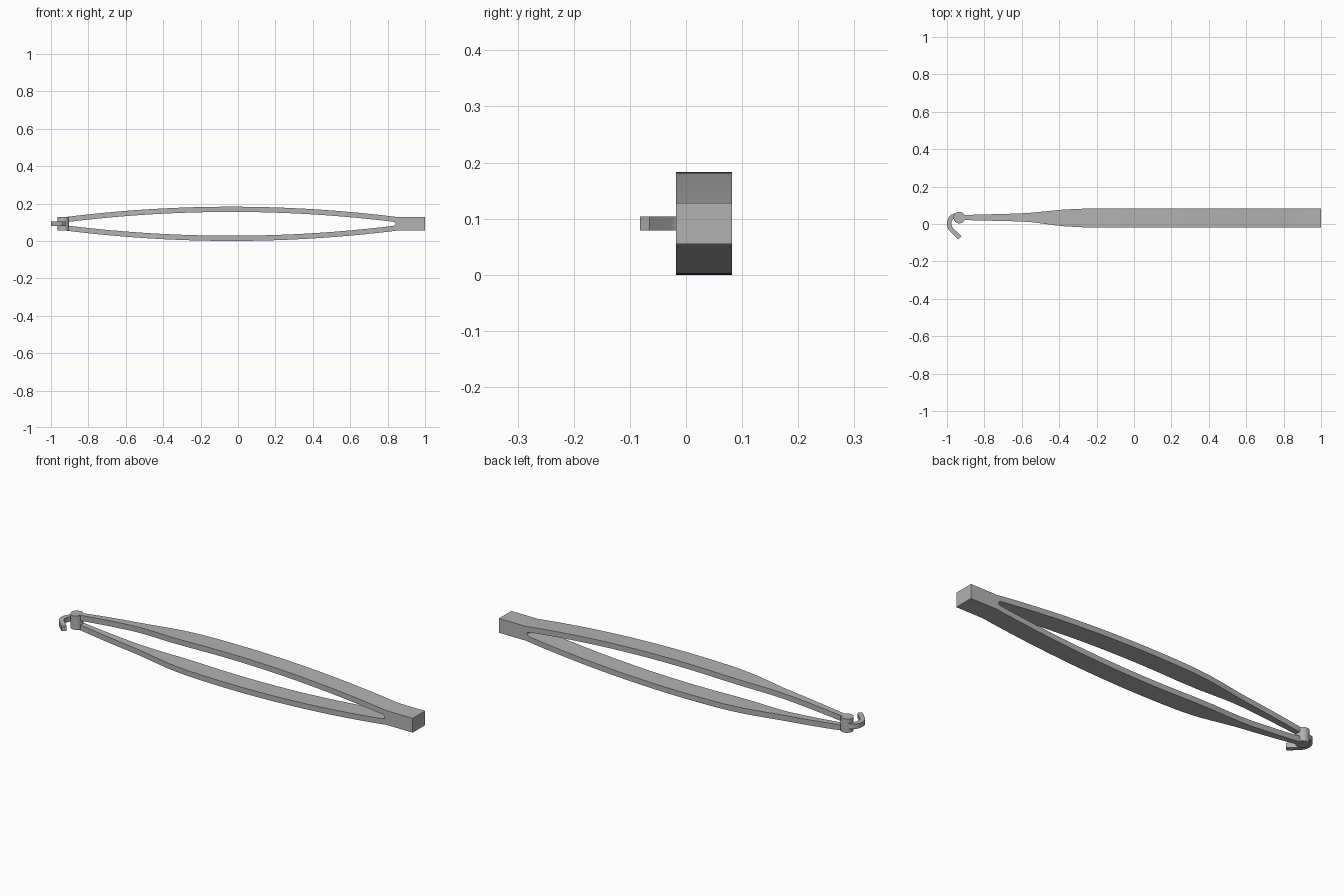
import bpy, bmesh, math
from mathutils import Vector

if "Cube" in bpy.data.objects:
    bpy.data.objects.remove(bpy.data.objects["Cube"], do_unlink=True)

MID = 0.0915          # height of the symmetry plane
THICK = 0.028         # arm thickness
FRONT, BACK = -0.018, 0.082

steel = bpy.data.materials.new("brushed grey")
steel.use_nodes = True
grey = (0.45, 0.45, 0.45, 1)
steel.diffuse_color = grey
steel.node_tree.nodes["Principled BSDF"].inputs["Base Color"].default_value = grey


def finish(name, bm):
    bmesh.ops.recalc_face_normals(bm, faces=bm.faces)
    mesh = bpy.data.meshes.new(name)
    bm.to_mesh(mesh)
    bm.free()
    mesh.materials.append(steel)
    obj = bpy.data.objects.new(name, mesh)
    bpy.context.collection.objects.link(obj)
    bpy.ops.object.select_all(action="DESELECT")
    obj.select_set(True)
    bpy.context.view_layer.objects.active = obj
    bpy.ops.object.shade_smooth_by_angle(angle=math.radians(30))
    return obj


def prism(name, outline, offset):
    """Extrude a closed outline of 3D points."""
    bm = bmesh.new()
    face = bm.faces.new([bm.verts.new(p) for p in outline])
    out = bmesh.ops.extrude_face_region(bm, geom=[face])
    moved = [v for v in out["geom"] if isinstance(v, bmesh.types.BMVert)]
    bmesh.ops.translate(bm, verts=moved, vec=offset)
    return finish(name, bm)


def bow(x):
    """Height of the arm's outer surface."""
    return 0.183 - 0.055 * ((x + 0.035) / 0.885) ** 2


def width(x):
    """Front and back edge of the arm."""
    stations = [(-0.95, 0.022, 0.047), (-0.62, 0.014, 0.056), (-0.55, 0.010, 0.060),
                (-0.38, -0.012, 0.077), (-0.27, FRONT, BACK), (1.0, FRONT, BACK)]
    for (xa, fa, ba), (xb, fb, bb) in zip(stations, stations[1:]):
        if x <= xb:
            t = (x - xa) / (xb - xa)
            return fa + (fb - fa) * t, ba + (bb - ba) * t


def arm(name, side):
    """Loft rectangular sections along the bowed arm."""
    bm = bmesh.new()
    rings = []
    count = 60
    for i in range(count + 1):
        x = -0.94 + (0.82 + 0.94) * i / count
        f, b = width(x)
        hi, lo = bow(x) - MID, bow(x) - THICK - MID
        rings.append([bm.verts.new((x, y, MID + side * z))
                      for y, z in ((f, lo), (b, lo), (b, hi), (f, hi))])
    for r, s in zip(rings, rings[1:]):
        for k in range(4):
            n = (k + 1) % 4
            bm.faces.new((r[k], r[n], s[n], s[k]))
    bm.faces.new(rings[0])
    return finish(name, bm)


arm("upper_arm", 1)
arm("lower_arm", -1)

# Solid grip block with a rounded slot end where the arms meet
slot_half = bow(0.82) - THICK - MID
upper = [(1.0, 0.0365), (0.85, 0.0365), (0.82, bow(0.82) - MID)]
slot = [(0.82 + 0.022 * math.cos(a), slot_half * math.sin(a))
        for a in (math.pi / 2 - math.pi * i / 12 for i in range(13))]
profile = upper + slot + [(x, -z) for x, z in reversed(upper)]
prism("grip_block", [(x, FRONT, MID + z) for x, z in profile], (0, BACK - FRONT, 0))

# Upright pin joining the arm tips
ring = [(-0.934 + 0.031 * math.cos(i * math.tau / 32),
         0.034 + 0.031 * math.sin(i * math.tau / 32), 0.057) for i in range(32)]
prism("pivot_pin", ring, (0, 0, 0.07))

# Hook: a flat strip following an arc, then a straight tip
path = [Vector((-0.945, 0.048)), Vector((-0.962, 0.043))]
for i in range(13):
    a = math.radians(130 + 95 * i / 12)
    path.append(Vector((-0.938 + 0.05 * math.cos(a), 0.002 + 0.05 * math.sin(a))))
path.append(Vector((-0.931, -0.0735)))
left, right = [], []
for i, p in enumerate(path):
    d = (path[min(i + 1, len(path) - 1)] - path[max(i - 1, 0)]).normalized()
    side = Vector((-d.y, d.x)) * 0.012
    left.append(p + side)
    right.append(p - side)
prism("hook", [(p.x, p.y, MID - 0.0125) for p in left + right[::-1]], (0, 0, 0.025))
